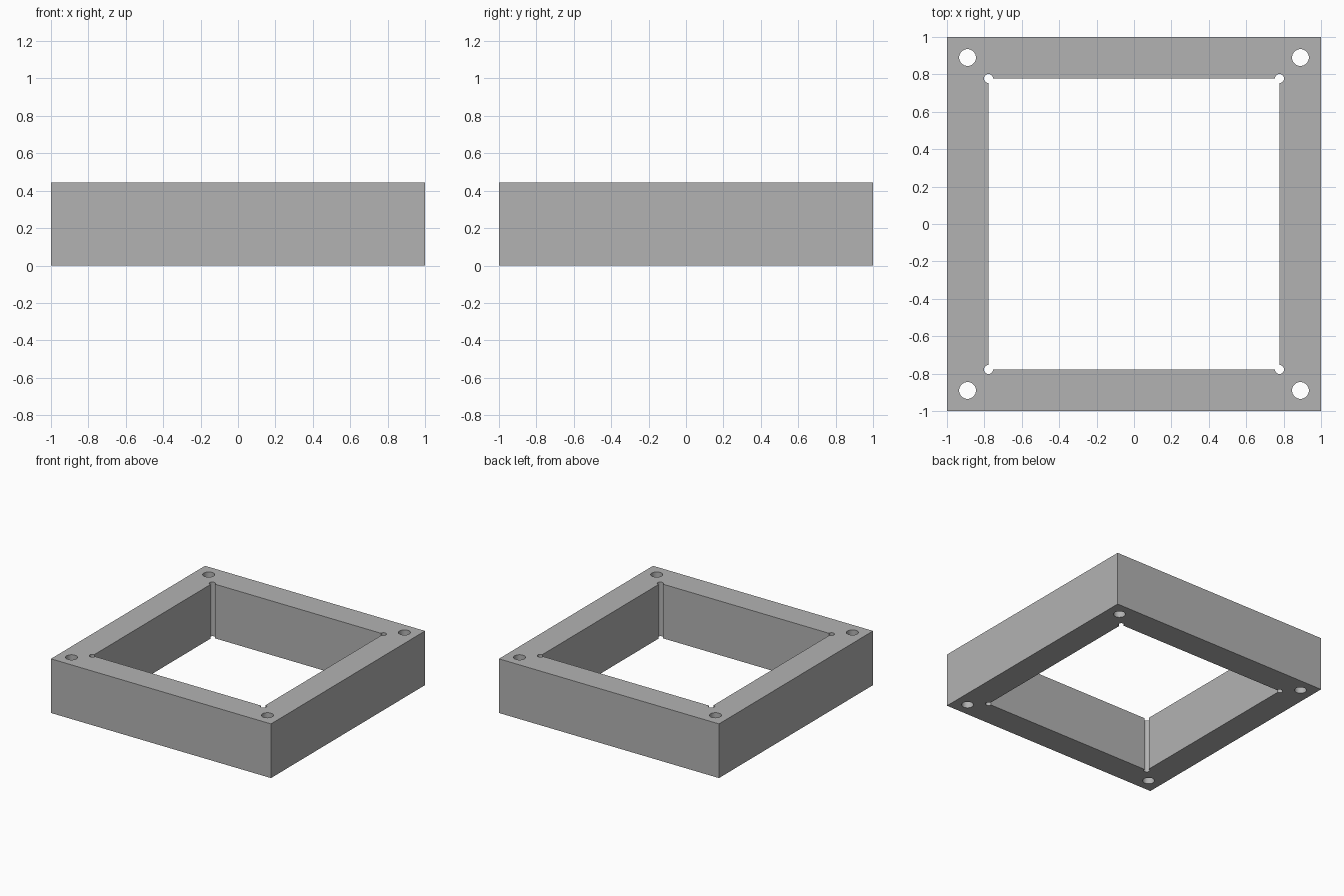
import bpy
import bmesh
from math import cos, sin, pi, radians

HEIGHT = 0.445
OUTER = 1.0        # half width of the frame
INNER = 0.778      # half width of the opening
RELIEF = 0.024     # radius of the corner reliefs
HOLE = 0.045       # radius of the bolt holes
HOLE_POS = 0.89

cube = bpy.data.objects.get("Cube")
if cube:
    bpy.data.objects.remove(cube, do_unlink=True)


def arc(cx, cy, radius, start, sweep, steps):
    return [(cx + radius * cos(start + sweep * i / steps),
             cy + radius * sin(start + sweep * i / steps)) for i in range(steps + 1)]


def add_outline(curve, points):
    spline = curve.splines.new('POLY')
    spline.points.add(len(points) - 1)
    for p, (x, y) in zip(spline.points, points):
        p.co = (x, y, 0, 1)
    spline.use_cyclic_u = True


corners = [(1, 1), (-1, 1), (-1, -1), (1, -1)]
curve = bpy.data.curves.new("square_frame", 'CURVE')
curve.dimensions = '2D'
curve.fill_mode = 'BOTH'
curve.extrude = HEIGHT / 2

# Outer edge
add_outline(curve, [(x * OUTER, y * OUTER) for x, y in corners])

# Opening with a three-quarter round relief at each corner
opening = []
for k, (x, y) in enumerate(corners):
    opening += arc(x * INNER, y * INNER, RELIEF, (k - 1) * pi / 2, 1.5 * pi, 18)
add_outline(curve, opening)

# Bolt holes
for x, y in corners:
    add_outline(curve, arc(x * HOLE_POS, y * HOLE_POS, HOLE, 0, 2 * pi, 32)[:-1])

frame = bpy.data.objects.new("square_frame", curve)
bpy.context.collection.objects.link(frame)
bpy.ops.object.select_all(action='DESELECT')
frame.select_set(True)
bpy.context.view_layer.objects.active = frame
bpy.ops.object.convert(target='MESH')
frame = bpy.context.object

# Weld the caps to the walls and stand the frame on the floor
bm = bmesh.new()
bm.from_mesh(frame.data)
bmesh.ops.remove_doubles(bm, verts=bm.verts, dist=0.0001)
bmesh.ops.translate(bm, verts=bm.verts, vec=(0, 0, HEIGHT / 2))
bmesh.ops.recalc_face_normals(bm, faces=bm.faces)
bm.to_mesh(frame.data)
bm.free()
bpy.ops.object.shade_smooth_by_angle(angle=radians(30))

# Plain grey
grey = bpy.data.materials.new("grey")
grey.use_nodes = True
colour = (0.45, 0.45, 0.45, 1)
grey.diffuse_color = colour
grey.node_tree.nodes["Principled BSDF"].inputs["Base Color"].default_value = colour
frame.data.materials.clear()
frame.data.materials.append(grey)
